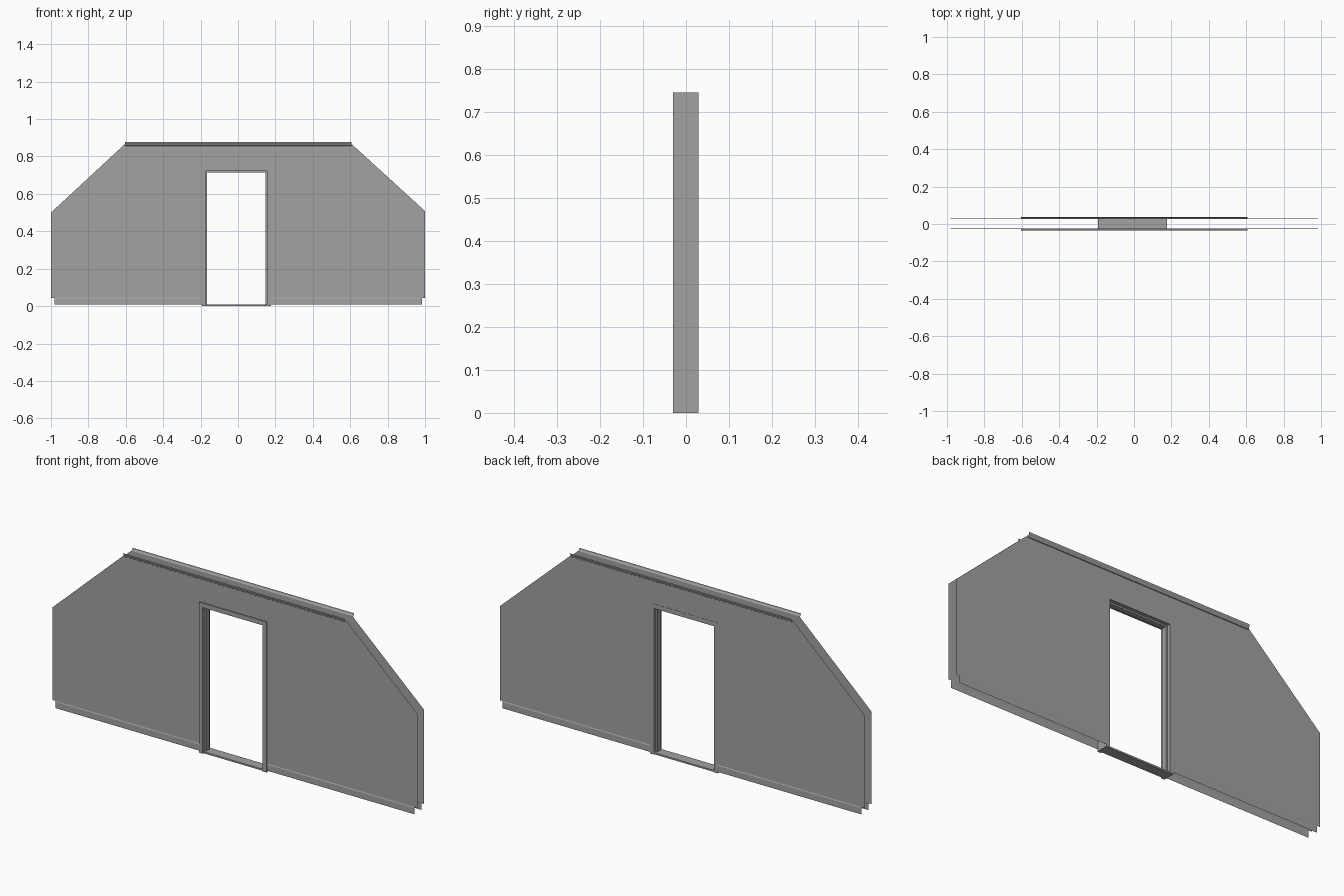
import bpy
import bmesh
from mathutils import Vector

cube = bpy.data.objects.get("Cube")
if cube:
    bpy.data.objects.remove(cube, do_unlink=True)

# Single painted grey for everything
grey = bpy.data.materials.new("wall_grey")
grey.use_nodes = True
colour = (0.36, 0.36, 0.36, 1)
grey.diffuse_color = colour
grey.node_tree.nodes["Principled BSDF"].inputs["Base Color"].default_value = colour

FRONT, BACK = -0.024, 0.028
DOOR_L, DOOR_R, DOOR_TOP = -0.193, 0.176, 0.745
WALL_BOTTOM = 0.043


def finish(name, bm):
    mesh = bpy.data.meshes.new(name)
    bm.to_mesh(mesh)
    bm.free()
    mesh.materials.append(grey)
    obj = bpy.data.objects.new(name, mesh)
    bpy.context.collection.objects.link(obj)
    return obj


def panel(name, outline, y, depth=0.0):
    """Flat outline in x and z, optionally extruded along y."""
    bm = bmesh.new()
    face = bm.faces.new([bm.verts.new((x, y, z)) for x, z in outline])
    if depth:
        grown = bmesh.ops.extrude_face_region(bm, geom=[face], use_keep_orig=True)
        moved = [v for v in grown["geom"] if isinstance(v, bmesh.types.BMVert)]
        bmesh.ops.translate(bm, verts=moved, vec=Vector((0, depth, 0)))
        bmesh.ops.recalc_face_normals(bm, faces=bm.faces)
    elif y > 0:
        bmesh.ops.reverse_faces(bm, faces=bm.faces)
    return finish(name, bm)


def strip(name, profile, x0, x1, y, out):
    """Open moulding profile (outward, z) swept along x."""
    bm = bmesh.new()
    rows = [[bm.verts.new((x, y + out * o, z)) for o, z in profile] for x in (x0, x1)]
    for i in range(len(profile) - 1):
        bm.faces.new((rows[0][i], rows[1][i], rows[1][i + 1], rows[0][i + 1]))
    if out > 0:
        bmesh.ops.reverse_faces(bm, faces=bm.faces)
    return finish(name, bm)


def arch(left, right, top, width, head):
    """Door-shaped band, open at the floor."""
    return [(left, 0), (left, top), (right, top), (right, 0),
            (right - width, 0), (right - width, top - head),
            (left + width, top - head), (left + width, 0)]


# Wall sheets with sloped shoulders and a door notch
wall = [(-1, WALL_BOTTOM), (-1, 0.5), (-0.605, 0.866), (0.608, 0.866),
        (1, 0.508), (1, WALL_BOTTOM), (DOOR_R, WALL_BOTTOM), (DOOR_R, DOOR_TOP),
        (DOOR_L, DOOR_TOP), (DOOR_L, WALL_BOTTOM)]
crown = [(0, 0.856), (0.003, 0.858), (0.005, 0.865), (0.009, 0.871), (0.01, 0.878)]
skirt = [(0, WALL_BOTTOM), (0.002, 0.038), (0.002, 0.008)]

for side, y, out in (("front", FRONT, -1), ("back", BACK, 1)):
    panel(side + "_wall", wall, y)
    strip(side + "_crown_moulding", crown, -0.605, 0.608, y, out)
    strip(side + "_skirting_right", skirt, -0.982, DOOR_L, y, out)
    strip(side + "_skirting_left", skirt, DOOR_R, 0.984, y, out)

# Door frame running through both sheets, with a stop inside it
panel("door_frame", arch(DOOR_L, DOOR_R, DOOR_TOP, 0.02, 0.022), -0.03, 0.059)
panel("door_stop", arch(DOOR_L + 0.02, DOOR_R - 0.02, DOOR_TOP - 0.022, 0.008, 0.008),
      -0.012, 0.024)

# Threshold across the door foot
sill = [(DOOR_L + 0.02, 0), (DOOR_L + 0.02, 0.008), (DOOR_R - 0.02, 0.008), (DOOR_R - 0.02, 0)]
panel("threshold", sill, -0.024, 0.05)
